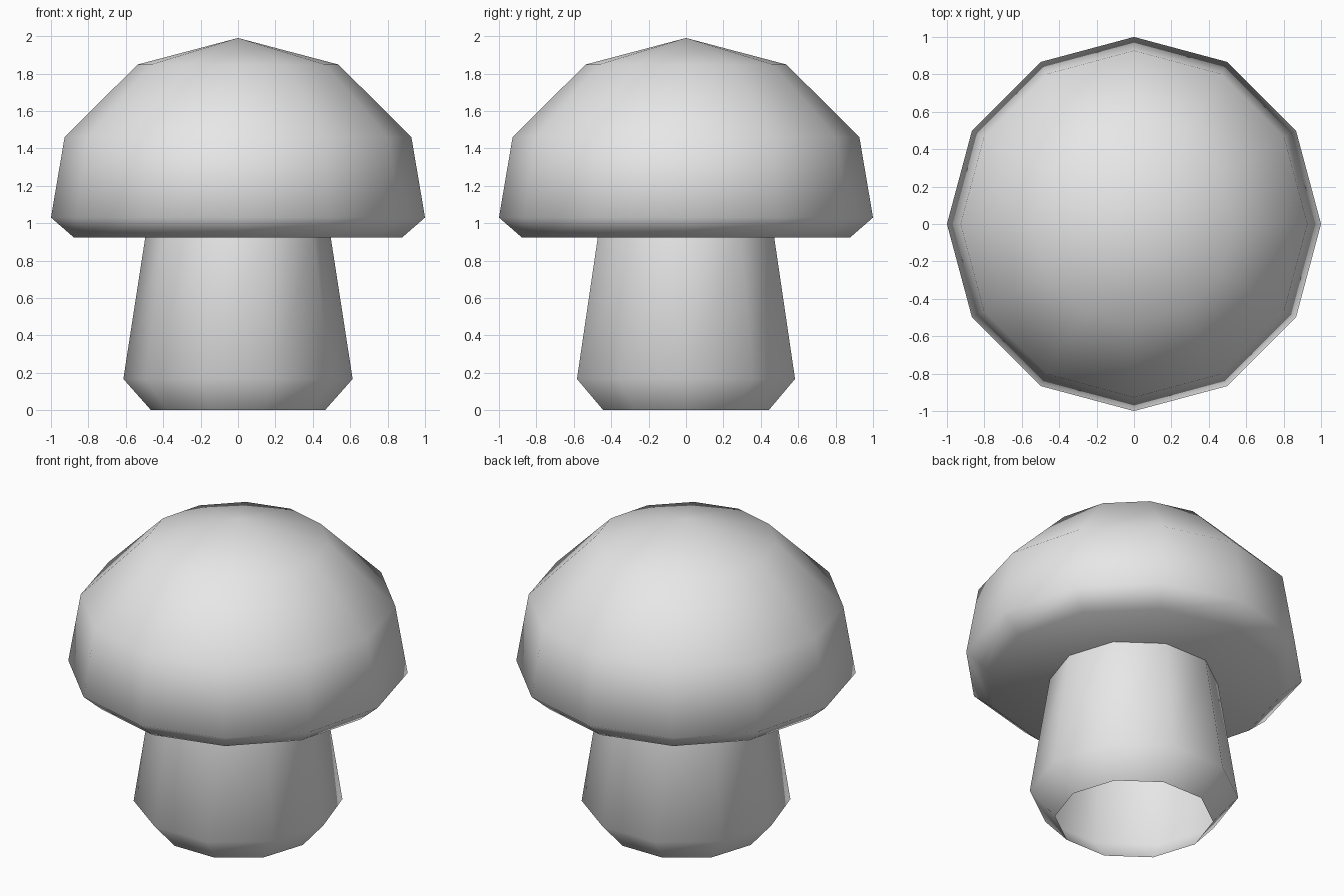
import bpy
import bmesh
import math

cube = bpy.data.objects.get("Cube")
if cube:
    bpy.data.objects.remove(cube, do_unlink=True)

# One plain grey for the whole mushroom
grey = bpy.data.materials.new("light grey")
grey.use_nodes = True
grey.diffuse_color = (0.8, 0.8, 0.8, 1)
grey.node_tree.nodes["Principled BSDF"].inputs["Base Color"].default_value = (0.8, 0.8, 0.8, 1)


def lathe(name, profile, sides, apex=None, close_bottom=False):
    """Low-poly round body from (radius, height) rings, listed bottom to top."""
    bm = bmesh.new()
    rings = []
    for r, z in profile:
        angles = [2 * math.pi * i / sides for i in range(sides)]
        rings.append([bm.verts.new((r * math.cos(a), r * math.sin(a), z)) for a in angles])
    for low, high in zip(rings, rings[1:]):
        for i in range(sides):
            j = (i + 1) % sides
            bm.faces.new((low[i], low[j], high[j], high[i]))
    if apex is not None:
        tip = bm.verts.new((0, 0, apex))
        for i in range(sides):
            bm.faces.new((rings[-1][i], rings[-1][(i + 1) % sides], tip))
    if close_bottom:
        bm.faces.new(rings[0][::-1])
    for face in bm.faces:
        face.smooth = True
    mesh = bpy.data.meshes.new(name)
    bm.to_mesh(mesh)
    bm.free()
    mesh.materials.append(grey)
    obj = bpy.data.objects.new(name, mesh)
    bpy.context.collection.objects.link(obj)
    return obj


# Ten-sided stem, hollow and open at the foot
lathe("stem", [(0.465, 0.0), (0.613, 0.167), (0.495, 0.93)], 10)

# Twelve-sided cap with a flat underside and a pointed crown
lathe("cap", [(0.877, 0.923), (1.0, 1.03), (0.927, 1.46), (0.537, 1.848)], 12,
      apex=1.99, close_bottom=True)
